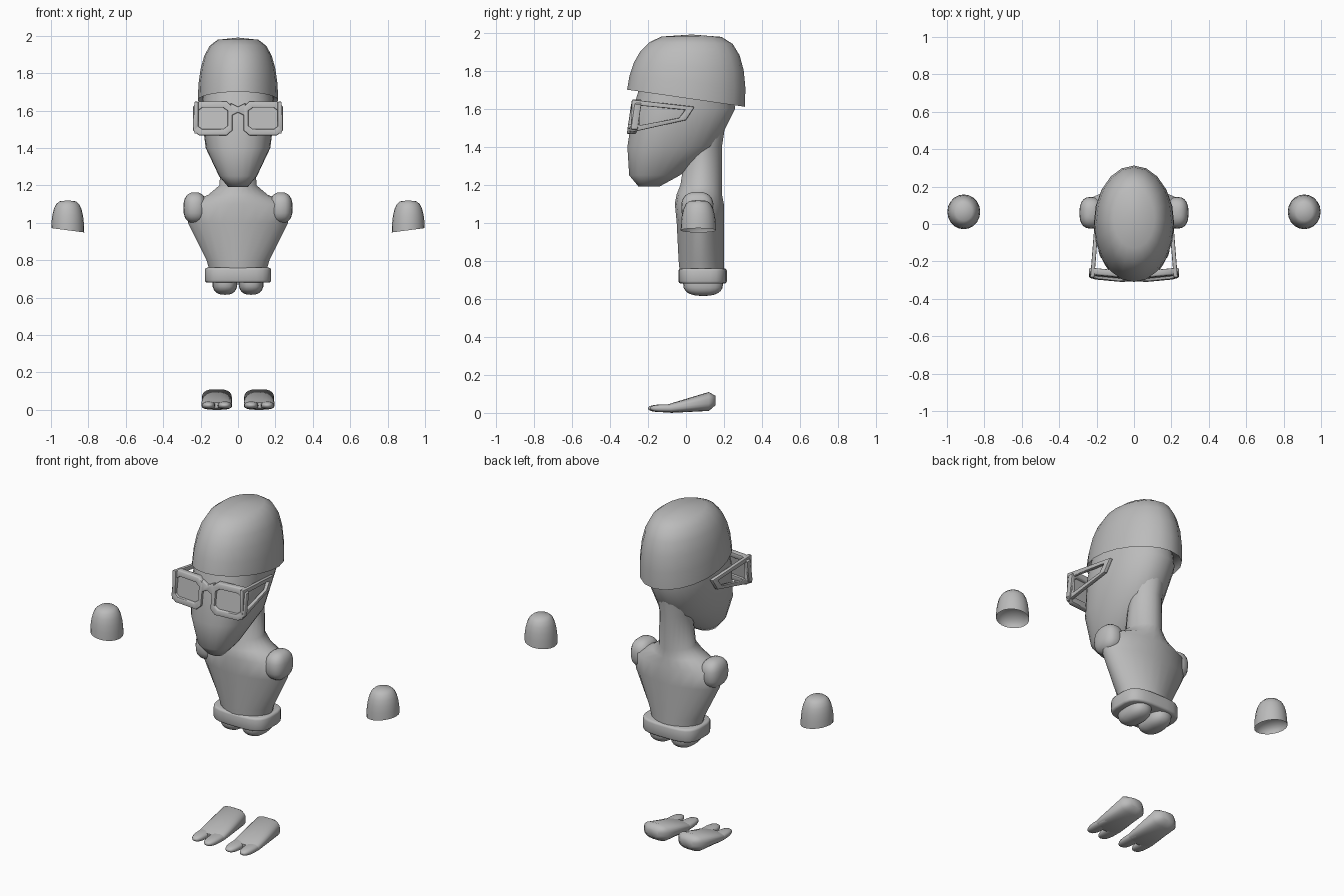
import bpy, bmesh, math

cube = bpy.data.objects.get("Cube")
if cube:
    bpy.data.objects.remove(cube)

GREY = (.5, .5, .5, 1)
grey = bpy.data.materials.new("plain_grey")
grey.use_nodes = True
grey.diffuse_color = GREY
grey.node_tree.nodes["Principled BSDF"].inputs["Base Color"].default_value = GREY


def finish(name, bm, bevel=0, angle=60):
    """Round the hard edges, shade smoothly and link the object."""
    bmesh.ops.recalc_face_normals(bm, faces=bm.faces)
    if bevel:
        hard = [e for e in bm.edges if e.calc_face_angle(0) > 1]
        bmesh.ops.bevel(bm, geom=hard, offset=bevel, segments=2,
                        profile=.5, affect="EDGES", clamp_overlap=True)
    mesh = bpy.data.meshes.new(name)
    bm.to_mesh(mesh)
    bm.free()
    mesh.materials.append(grey)
    obj = bpy.data.objects.new(name, mesh)
    bpy.context.collection.objects.link(obj)
    bpy.ops.object.select_all(action="DESELECT")
    obj.select_set(True)
    bpy.context.view_layer.objects.active = obj
    bpy.ops.object.shade_smooth_by_angle(angle=math.radians(angle))


def soften(value, power):
    """Signed power, which squares off a circle."""
    return math.copysign(abs(value) ** power, value)


def oval(count, power):
    """Points of a squared-off unit circle."""
    turns = [math.tau * (i + .5) / count for i in range(count)]
    return [(soften(math.cos(a), power), soften(math.sin(a), power)) for a in turns]


def skin(bm, loops, closed=False):
    """Bridge point loops into a tube, closed on itself or capped."""
    rows = [[bm.verts.new(p) for p in loop] for loop in loops]
    following = rows[1:] + rows[:1] if closed else rows[1:]
    for a, b in zip(rows, following):
        for i in range(len(a)):
            bm.faces.new((a[i - 1], a[i], b[i], b[i - 1]))
    if not closed:
        bm.faces.new(rows[0])
        bm.faces.new(rows[-1])


def loft(name, rings, power=.9, taper=0, cx=0, along_y=False, bevel=0):
    """Oval rings given as position, low side, high side and half width."""
    loops = []
    for position, low, high, width in rings:
        loop = []
        for u, v in oval(24, power):
            x = cx + width * u * (1 - taper * v)
            across = (low + high + (high - low) * v) / 2
            loop.append((x, position, across) if along_y else (x, across, position))
        loops.append(loop)
    bm = bmesh.new()
    skin(bm, loops)
    finish(name, bm, bevel)


def unit_ball():
    bm = bmesh.new()
    bmesh.ops.create_uvsphere(bm, u_segments=20, v_segments=12, radius=1)
    return bm


def ball(name, centre, radii):
    """Slightly boxy ellipsoid."""
    bm = unit_ball()
    for v in bm.verts:
        v.co = [c + r * soften(p, .8) for c, r, p in zip(centre, radii, v.co)]
    finish(name, bm)


def dome(name, centre, radii, top, lean, shift, recess):
    """Full dome with a leaning rim and a hollow underside."""
    bm = unit_ball()
    for v in bm.verts:
        x, y, h = v.co
        spread = max(math.hypot(x, y), .001)
        grow = spread ** -.5 if h > 0 else 1
        dx, dy = radii[0] * x * grow, radii[1] * y * grow
        rim = centre[2] + lean[0] * dx + lean[1] * dy
        z = rim + (top - rim) * h if h > 0 else rim - recess * h
        v.co = (centre[0] + dx, centre[1] + dy + shift * max(h, 0), z)
    finish(name, bm)


def shrink(points, fx, fz):
    """Scale an outline about its middle."""
    mx, mz = (sum(c) / len(points) for c in zip(*points))
    return [(mx + (x - mx) * fx, mz + (z - mz) * fz) for x, z in points]


def plate(name, outer, place, thickness, hole=None, bevel=0):
    """Thick outline, with an optional opening."""
    half = thickness / 2
    front, back = ([place(*p, d) for p in outer] for d in (-half, half))
    bm = bmesh.new()
    if hole:
        inside = [[place(*p, d) for p in hole] for d in (half, -half)]
        skin(bm, [front, back] + inside, closed=True)
    else:
        skin(bm, [front, back])
    finish(name, bm, bevel, 40)


# Cap, skull with long jaw, and torso running into the neck
dome("cap", (0, 0, 1.655), (.215, .31), 1.99, (0, -.145), .03, .07)
loft("head", [(1.8, -.22, .24, .17),
              (1.6, -.28, .26, .195),
              (1.4, -.31, .16, .17),
              (1.25, -.3, -.03, .1),
              (1.19, -.25, -.14, .05)], taper=.15)
loft("torso_and_neck", [(.7, -.03, .2, .14),
                        (.8, -.04, .2, .17),
                        (1, -.05, .2, .27),
                        (1.1, -.06, .2, .28),
                        (1.15, -.05, .19, .16),
                        (1.2, -.03, .19, .1),
                        (1.4, 0, .19, .09),
                        (1.6, .05, .22, .11)], power=1.1)
loft("belt", [(z, -.04, .215, .178) for z in (.68, .76)], power=.6, bevel=.012)


def goggle_front(x, z, depth):
    """Leaning, slightly curved front of the goggles."""
    return (x, .15 * (z - 1.5) + .35 * x * x - .29 + depth, z)


for side, sx in (("left", 1), ("right", -1)):
    # Body ends
    ball(side + "_shoulder", (sx * .23, .06, 1.08), (.062, .085, .083))
    ball(side + "_leg_stub", (sx * .07, .09, .68), (.067, .105, .065))
    dome(side + "_hand", (sx * .91, .065, .96), (.088, .093), 1.12, (sx * .13, 0), 0, .06)

    # Foot wedge with a split toe
    foot = sx * .113
    loft(side + "_foot", [(.155, .04, .09, .04),
                          (.12, .01, .11, .08),
                          (-.08, 0, .05, .082),
                          (-.11, .01, .04, .07)], power=.7, cx=foot, along_y=True)
    ball(side + "_inner_toe", (foot - sx * .042, -.1, .024), (.038, .1, .021))
    ball(side + "_outer_toe", (foot + sx * .044, -.09, .024), (.036, .1, .021))

    # Goggle rim, lens and triangular arm
    rim = [(sx * (.135 + .108 * u), 1.558 + .094 * v) for u, v in oval(8, .4)]
    opening = shrink(rim, .76, .63)
    plate(side + "_goggle_rim", rim, goggle_front, .035, opening, .006)
    plate(side + "_lens", opening, goggle_front, .006)

    def goggle_arm(y, z, depth):
        return (sx * (.2 - .08 * y + depth), y, z)

    arm = [(-.285, 1.648), (.045, 1.61), (0, 1.54), (-.29, 1.475)]
    plate(side + "_goggle_arm", arm, goggle_arm, .022, shrink(arm, .72, .6), .005)

# Notched goggle bridge
notch = [(-.04, 1.64), (0, 1.62), (.04, 1.64), (.04, 1.57), (0, 1.59), (-.04, 1.57)]
plate("goggle_bridge", notch, goggle_front, .034, bevel=.005)
